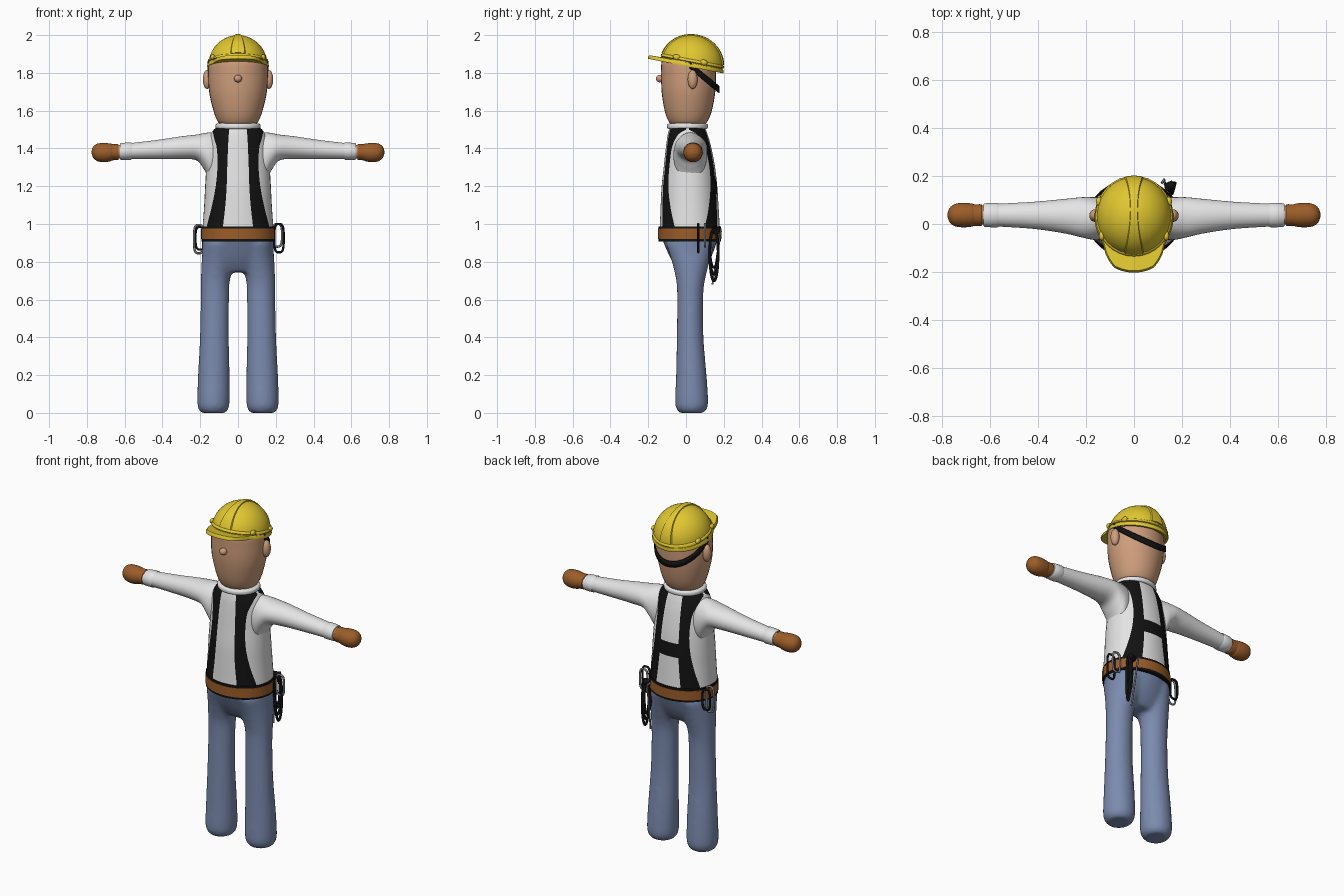
import bpy, bmesh, math
from mathutils import Vector

if "Cube" in bpy.data.objects:
    bpy.data.objects.remove(bpy.data.objects["Cube"])


def material(name, r, g, b):
    m = bpy.data.materials.new(name)
    m.use_nodes = True
    m.diffuse_color = (r, g, b, 1)
    m.node_tree.nodes["Principled BSDF"].inputs["Base Color"].default_value = (r, g, b, 1)
    return m


SKIN = material("skin", .62, .34, .20)
WHITE = material("white cloth", .78, .78, .78)
DENIM = material("blue denim", .20, .26, .43)
YELLOW = material("helmet yellow", .75, .57, .03)
LEATHER = material("brown leather", .33, .11, .022)
BLACK = material("black webbing", .006, .006, .006)
STEEL = material("grey steel", .2, .2, .21)


def finish(bm, name, mats, angle=50):
    bmesh.ops.recalc_face_normals(bm, faces=bm.faces)
    me = bpy.data.meshes.new(name)
    bm.to_mesh(me)
    bm.free()
    ob = bpy.data.objects.new(name, me)
    bpy.context.collection.objects.link(ob)
    for m in mats:
        me.materials.append(m)
    bpy.ops.object.select_all(action='DESELECT')
    ob.select_set(True)
    bpy.context.view_layer.objects.active = ob
    bpy.ops.object.shade_smooth_by_angle(angle=math.radians(angle))
    return ob


def mirror(ob):
    ob.modifiers.new("mirror", 'MIRROR')
    return ob


def smooth_rows(rows, steps):
    """Catmull-Rom interpolation between section rows."""
    out = []
    for i in range(len(rows) - 1):
        a, b, c, d = (rows[max(0, min(len(rows) - 1, i + k))] for k in (-1, 0, 1, 2))
        for s in range(steps):
            t = s / steps
            out.append([q + t / 2 * (r - p + t * (2 * p - 5 * q + 4 * r - s4 + t * (3 * (q - r) + s4 - p)))
                        for p, q, r, s4 in zip(a, b, c, d)])
    return out + [list(rows[-1])]


def skin_rings(bm, rings, caps=True, closed=True):
    """Quads between rings; returns (face, row, column)."""
    vs = [[bm.verts.new(p) for p in ring] for ring in rings]
    n = len(vs[0])
    faces = []
    for r in range(len(vs) - 1):
        for c in range(n if closed else n - 1):
            d = (c + 1) % n
            faces.append((bm.faces.new((vs[r][c], vs[r][d], vs[r + 1][d], vs[r + 1][c])), r, c))
    if caps:
        bm.faces.new(vs[0])
        bm.faces.new(vs[-1])
    return faces


def loft(bm, rows, steps=4, sides=32, axis='Z'):
    """Elliptical sections: position, two centre coordinates, two radii."""
    rings = []
    for p, c1, c2, r1, r2 in smooth_rows(rows, steps):
        ring = []
        for k in range(sides):
            a = math.tau * k / sides
            u, v = c1 + r1 * math.cos(a), c2 + r2 * math.sin(a)
            ring.append((u, v, p) if axis == 'Z' else (p, u, v))
        rings.append(ring)
    skin_rings(bm, rings)


def lofted(name, rows, mat, steps=4, axis='Z'):
    bm = bmesh.new()
    loft(bm, rows, steps, axis=axis)
    return finish(bm, name, [mat])


def ball(name, loc, size, mat):
    bm = bmesh.new()
    bmesh.ops.create_uvsphere(bm, u_segments=24, v_segments=16, radius=1)
    bmesh.ops.scale(bm, vec=size, verts=bm.verts)
    bmesh.ops.translate(bm, vec=loc, verts=bm.verts)
    return finish(bm, name, [mat])


def tube(name, pts, radius, mat, cyclic=True):
    cu = bpy.data.curves.new(name, 'CURVE')
    cu.dimensions = '3D'
    cu.bevel_depth, cu.bevel_resolution, cu.use_fill_caps = radius, 2, True
    sp = cu.splines.new('POLY')
    sp.points.add(len(pts) - 1)
    for q, p in zip(sp.points, pts):
        q.co = (*p, 1)
    sp.use_cyclic_u = cyclic
    cu.materials.append(mat)
    ob = bpy.data.objects.new(name, cu)
    bpy.context.collection.objects.link(ob)


# Trousers: hip and two legs fused into one soft form
bm = bmesh.new()
leg = [(0, .13, .03, .064, .064), (.02, .13, .03, .079, .08), (.06, .13, .03, .086, .088),
       (.2, .128, .028, .084, .081), (.4, .125, .022, .077, .071), (.6, .122, .022, .075, .069),
       (.7, .12, .024, .077, .076), (.8, .105, .025, .088, .1), (.9, .095, .022, .09, .13)]
for side in (1, -1):
    loft(bm, [(z, side * cx, cy, rx, ry) for z, cx, cy, rx, ry in leg])
loft(bm, [(.745, 0, .025, .12, .06), (.78, 0, .025, .172, .085), (.84, 0, .024, .19, .117),
          (.94, 0, .02, .19, .155)])
trousers = finish(bm, "trousers", [DENIM], 180)
mod = trousers.modifiers.new("fuse", 'REMESH')
mod.mode, mod.voxel_size, mod.use_smooth_shade = 'VOXEL', .011, True
mod = trousers.modifiers.new("soften", 'SMOOTH')
mod.factor, mod.iterations = .5, 10

# Shirt body; columns follow the harness edges so the straps are whole faces
# Each row: height, centre y, half width, half depth, strap inner x, strap outer x
body = [(.95, .02, .19, .162, .082, .172), (1.0, .02, .186, .158, .078, .162),
        (1.1, .019, .179, .153, .067, .137), (1.2, .018, .174, .147, .06, .118),
        (1.3, .018, .168, .136, .057, .109), (1.4, .014, .16, .121, .053, .112),
        (1.46, .01, .15, .109, .05, .128), (1.495, .008, .132, .099, .047, .131),
        (1.512, .008, .114, .092, .045, .114), (1.53, .008, .1, .088, .045, .1)]
rows = smooth_rows(body, 5)
STEP = 5
rings = []
for z, cy, rx, ry, xin, xout in rows:
    a_out, a_in = math.acos(min(.998, xout / rx)), math.acos(xin / rx)
    stops = (0, a_out, a_in, math.pi / 2)
    quarter = [a + (b - a) * k / STEP for a, b in zip(stops, stops[1:]) for k in range(STEP)]
    half = quarter + [math.pi / 2] + [math.pi - a for a in reversed(quarter[1:])]
    angles = half + [a + math.pi for a in half]
    rings.append([(rx * math.cos(a), cy + ry * math.copysign(abs(math.sin(a)) ** .9, math.sin(a)), z)
                  for a in angles])
bm = bmesh.new()
for f, r, c in skin_rings(bm, rings):
    band = (c // STEP) % 6
    mid = f.calc_center_median()
    crossbar = band in (2, 3) and mid.y > 0 and 1.16 < mid.z < 1.24
    f.material_index = 1 if band in (1, 4) or crossbar else 0
finish(bm, "shirt_body_with_harness", [WHITE, BLACK])

# Sleeves, cuffs, wrists and gloves
mirror(lofted("sleeve", [(.1, .022, 1.36, .075, .125), (.145, .022, 1.36, .088, .125),
                         (.18, .024, 1.385, .088, .096), (.22, .028, 1.405, .083, .068),
                         (.3, .033, 1.404, .07, .06), (.42, .036, 1.395, .056, .051),
                         (.57, .037, 1.386, .047, .042)], WHITE, 6, 'X'))
mirror(lofted("cuff", [(.565, .037, 1.386, .046, .042), (.568, .037, 1.386, .051, .046),
                       (.62, .037, 1.384, .049, .044), (.625, .037, 1.384, .042, .038)], WHITE, 2, 'X'))
mirror(lofted("wrist", [(.61, .037, 1.383, .039, .036), (.645, .037, 1.382, .039, .036)], SKIN, 2, 'X'))
mirror(lofted("glove", [(.632, .037, 1.381, .042, .038), (.637, .037, 1.381, .045, .042),
                        (.665, .037, 1.38, .045, .043), (.675, .037, 1.379, .048, .047),
                        (.71, .037, 1.378, .051, .051), (.745, .037, 1.379, .046, .046),
                        (.766, .037, 1.38, .03, .03), (.775, .037, 1.38, .008, .008)], LEATHER, 4, 'X'))

# Collar and belt
lofted("collar", [(1.502, 0, .008, .1, .09), (1.506, 0, .008, .117, .106), (1.518, 0, .008, .12, .109),
                  (1.53, 0, .008, .115, .104), (1.535, 0, .008, .09, .08)], WHITE, 3)
for name, low, high, grow, mat in (("belt", .92, .975, .004, LEATHER),
                                   ("belt_lower_edge", .908, .925, .002, BLACK),
                                   ("belt_upper_edge", .97, .988, .002, BLACK)):
    lofted(name, [(low, 0, .02, .192 + grow, .163 + grow), (high, 0, .02, .192 + grow, .163 + grow)], mat, 1)

# Head
lofted("head", [(1.525, 0, .01, .09, .085), (1.545, 0, .011, .109, .104), (1.6, 0, .012, .13, .125),
                (1.7, 0, .013, .153, .142), (1.8, 0, .014, .158, .145), (1.87, 0, .016, .152, .141),
                (1.93, 0, .03, .11, .1), (1.95, 0, .03, .05, .05)], SKIN)
ball("nose", (0, -.138, 1.77), (.021, .021, .02), SKIN)
mirror(ball("ear", (.163, .035, 1.765), (.023, .026, .05), SKIN))

# Helmet retaining strap round the back of the head
bm = bmesh.new()
arc = [math.radians(a) for a in range(-90, 91, 6)]
skin_rings(bm, [[(.161 * math.sin(a), .02 + .158 * math.cos(a), 1.84 + h - .128 * math.cos(a)) for a in arc]
                for h in (-.018, .018)], caps=False, closed=False)
strap = finish(bm, "head_strap", [BLACK])
strap.modifiers.new("thickness", 'SOLIDIFY').thickness = .006

# Helmet, modelled level and then tipped back
RX, RY, RZ = .156, .166, .157


def tip_back(ob):
    ob.location, ob.rotation_euler = (0, .03, 1.842), (math.radians(-11), 0, 0)
    return ob


def on_dome(x, t, lift=1.0):
    s = math.sqrt(1 - (x / RX) ** 2)
    return (x * lift, -RY * s * math.cos(t) * lift, RZ * s * math.sin(t) * lift)


tip_back(lofted("helmet_shell", [(RZ * math.sin(t), 0, 0, RX * math.cos(t), RY * math.cos(t))
                                 for t in (math.radians(d) for d in range(0, 90, 8))]
                + [(RZ, 0, 0, .002, .002)], YELLOW, 2))

# Brim with a peak at the front
bm = bmesh.new()
rings = []
for grow, h in ((-.008, -.012), (.006, -.012), (.008, -.004), (.002, .008), (-.01, .01)):
    ring = []
    for k in range(64):
        a = math.tau * k / 64
        peak = max(0, -math.sin(a) - .62) / .38
        reach = .062 * min(1, 1.25 * peak ** .6) if grow > 0 else 0
        ring.append(((RX + grow) * math.cos(a) * (1 + reach * .8),
                     (RY + grow) * math.sin(a) - reach, h))
    rings.append(ring)
skin_rings(bm, rings, caps=False)
tip_back(finish(bm, "helmet_brim", [YELLOW]))

# Raised ridge, narrow on the crown and wide at both ends
bm = bmesh.new()
rings = []
for d in range(12, 169, 6):
    t = math.radians(d)
    w = .016 + .026 * math.cos(t) ** 2
    rings.append([on_dome(w * u, t, lift) for u, lift in ((-1, .99), (-.85, 1.035), (0, 1.04), (.85, 1.035), (1, .99))])
skin_rings(bm, rings, caps=True, closed=False)
tip_back(finish(bm, "helmet_ridge", [YELLOW], 25))

# Rain channel and side slots
tip_back(lofted("helmet_channel", [(.012, 0, 0, .155, .165), (.016, 0, 0, .161, .171),
                                   (.026, 0, 0, .159, .169), (.03, 0, 0, .152, .162)], YELLOW, 1))
for side in (1, -1):
    for y in (-.085, .06):
        tip_back(ball("helmet_slot", (side * RX * math.sqrt(1 - (y / RY) ** 2), y, .025),
                      (.012, .02, .015), YELLOW))


# Belt hardware
def clip(name, x, y, z, mat, height=.075):
    pts = []
    for k in range(32):
        a = math.tau * k / 32
        c, s = math.cos(a), math.sin(a)
        pts.append((x + .025 * math.copysign(abs(c) ** .6, c), y, z + height * math.copysign(abs(s) ** .6, s)))
    tube(name, pts, .006, mat)


clip("left_black_clip", .217, .065, .925, BLACK)
clip("left_grey_clip", .208, .1, .94, STEEL, .06)
clip("right_grey_clip", -.208, .07, .92, STEEL)
clip("right_black_clip", -.2, .095, .925, BLACK, .06)

# Coiled rope and spike hanging behind the left hip
for k in range(3):
    drop = .1 + .018 * k
    tube("rope_loop", [(.15 + .007 * k + .006 * math.cos(a), .148 + .022 * math.cos(a), .97 - drop + drop * math.sin(a))
                       for a in (math.tau * j / 28 for j in range(28))], .007, BLACK)
tube("rope_hanger", [(.13, .15, .965), (.165, .165, .965)], .018, BLACK, False)
tube("steel_spike", [(.115, .17, .97), (.125, .185, .96), (.135, .14, .68)], .005, STEEL, False)
